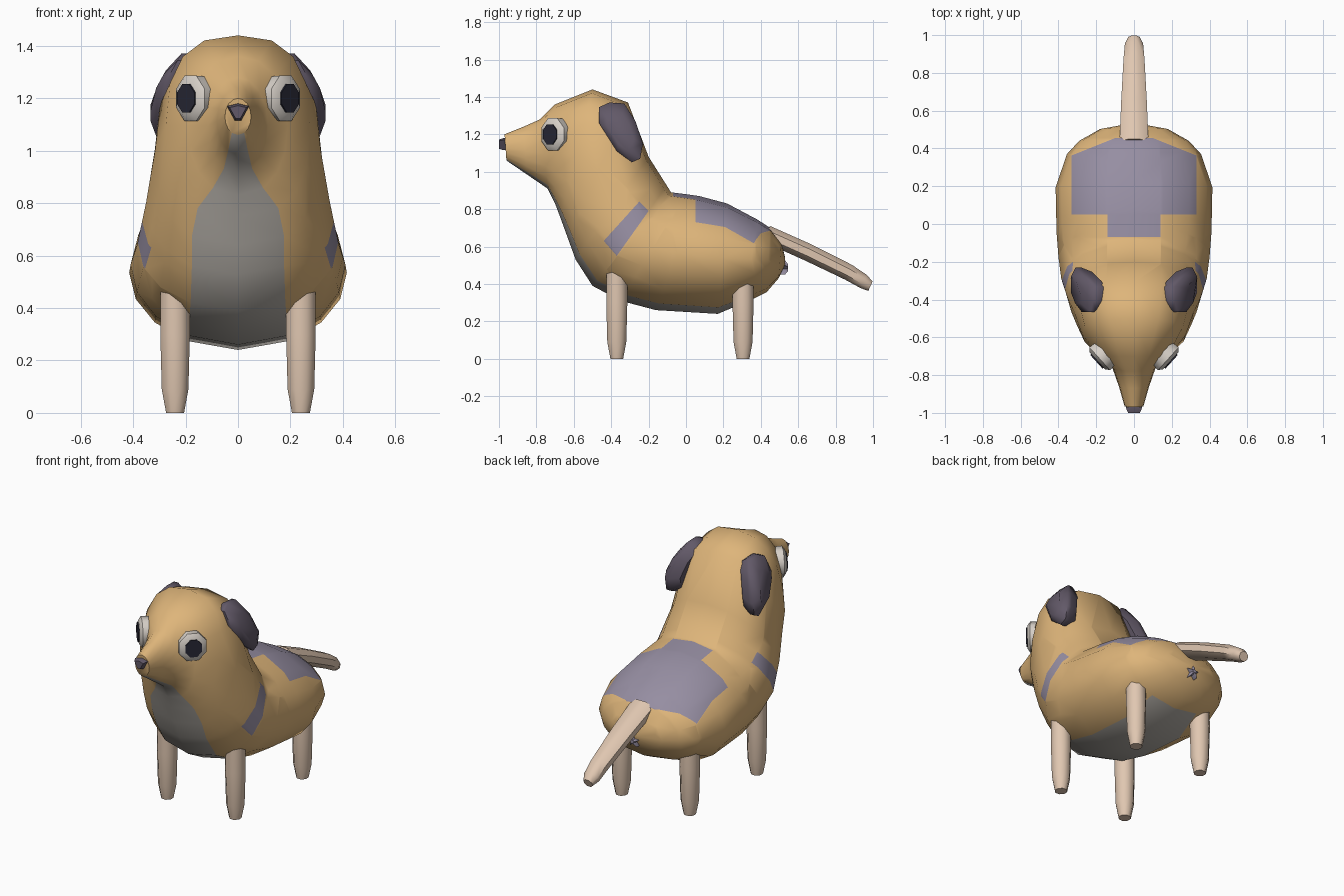
import bpy, bmesh, math
from mathutils import Vector, Matrix

if "Cube" in bpy.data.objects:
    bpy.data.objects.remove(bpy.data.objects["Cube"])


def material(name, r, g, b):
    lin = [(c / 255 / 12.92 if c < 10 else ((c / 255 + 0.055) / 1.055) ** 2.4) for c in (r, g, b)]
    m = bpy.data.materials.new(name)
    m.diffuse_color = (*lin, 1)
    m.use_nodes = True
    m.node_tree.nodes["Principled BSDF"].inputs["Base Color"].default_value = m.diffuse_color
    return m


TAN = material("tan_fur", 222, 181, 122)
BELLY = material("belly_grey", 177, 172, 165)
PATCH = material("patch_grey", 150, 142, 162)
DARK = material("dark_grey", 98, 89, 104)
LIMB = material("pale_limb", 224, 199, 177)
EYE = material("eye_white", 216, 209, 201)
PUPIL = material("pupil_black", 40, 40, 54)


def finish(bm, name, mats, angle=50):
    bmesh.ops.recalc_face_normals(bm, faces=bm.faces)
    me = bpy.data.meshes.new(name)
    bm.to_mesh(me)
    bm.free()
    for m in mats:
        me.materials.append(m)
    ob = bpy.data.objects.new(name, me)
    bpy.context.collection.objects.link(ob)
    bpy.ops.object.select_all(action='DESELECT')
    ob.select_set(True)
    bpy.context.view_layer.objects.active = ob
    bpy.ops.object.shade_smooth_by_angle(angle=math.radians(angle))
    return ob


def bridge(bm, rings, rule=None):
    """Join closed vertex loops with quads and cap both ends."""
    vs = [[bm.verts.new(p) for p in r] for r in rings]
    n = len(vs[0])
    for i in range(len(vs) - 1):
        for k in range(n):
            f = bm.faces.new((vs[i][k], vs[i][(k + 1) % n], vs[i + 1][(k + 1) % n], vs[i + 1][k]))
            if rule:
                f.material_index = rule(i, k)
    bm.faces.new(vs[0])
    bm.faces.new(vs[-1])


def loft(name, rings, mat, angle=50):
    bm = bmesh.new()
    bridge(bm, rings)
    return finish(bm, name, [mat], angle)


# Body: tilted sections (bottom y,z, top y,z, half width, roundness)
SECTIONS = [
    (-.96, 1.06, -.97, 1.20, .05, 2), (-.85, .985, -.87, 1.24, .08, 2),
    (-.74, .91, -.78, 1.28, .115, 2), (-.70, .83, -.70, 1.36, .19, 2.2),
    (-.67, .75, -.50, 1.44, .275, 2.6), (-.63, .64, -.31, 1.37, .315, 2.6),
    (-.59, .53, -.20, 1.08, .35, 2.2), (-.50, .39, -.08, .89, .385, 2),
    (-.35, .31, 0, .88, .40, 2), (-.16, .26, .07, .87, .41, 2),
    (.17, .24, .22, .83, .415, 2), (.36, .32, .38, .745, .355, 2),
    (.43, .355, .45, .70, .29, 2), (.495, .43, .51, .62, .18, 2),
    (.53, .50, .53, .54, .03, 2)]
ANGLES = [0, 28, 50, 70, 90, 112, 135, 158, 180]
ANGLES += [-a for a in ANGLES[-2:0:-1]]


def section(by, bz, ty, tz, w, n):
    pts = []
    for a in ANGLES:
        s, c = math.sin(math.radians(a)), math.cos(math.radians(a))
        s = math.copysign(abs(s) ** (2 / n), s)
        c = math.copysign(abs(c) ** (2 / n), c)
        pts.append((w * s, (by + ty) / 2 - c * (ty - by) / 2, (bz + tz) / 2 - c * (tz - bz) / 2))
    return pts


last = len(ANGLES) - 1
bm = bmesh.new()
bridge(bm, [section(*s) for s in SECTIONS],
       lambda i, k: 1 if k in (0, last) and i < 11 else 0)


def cut(co, no, near):
    faces = [f for f in bm.faces if near(f.calc_center_median())]
    geom = set(faces)
    for f in faces:
        geom.update(f.edges)
        geom.update(f.verts)
    bmesh.ops.bisect_plane(bm, geom=list(geom), plane_co=co, plane_no=no, dist=1e-5)


# Saddle patch cut into the back
def back(c):
    return c.z > .55 and c.y > -.2


for s in (-1, 1):
    cut((s * .33, 0, 0), (1, 0, 0), back)
    cut((s * .14, 0, 0), (1, 0, 0), back)
    cut((0, .495, 0), (.4 * s, 1, 0), lambda c: back(c) and c.x * s > -.01)
for y in (-.07, .05, .455):
    cut((0, y, 0), (0, 1, 0), back)

# Slanted shoulder patches cut into both sides
QUAD = [(-.44, .63), (-.37, .55), (-.20, .79), (-.25, .84)]
EDGES = [(a, b) for a, b in zip(QUAD, QUAD[1:] + QUAD[:1])]
for (y0, z0), (y1, z1) in EDGES:
    cut((0, y0, z0), (0, z1 - z0, y0 - y1),
        lambda c: abs(c.x) > .16 and -.56 < c.y < -.06 and .45 < c.z < .98)

for f in bm.faces:
    c = f.calc_center_median()
    x = abs(c.x)
    saddle = c.z > .6 and ((x < .33 and .05 < c.y < .455 and c.y + .4 * x < .495)
                           or (x < .14 and -.07 < c.y < .06))
    shoulder = x > .16 and all((y1 - y0) * (c.z - z0) - (z1 - z0) * (c.y - y0) > 0
                               for (y0, z0), (y1, z1) in EDGES)
    if saddle or shoulder:
        f.material_index = 2
finish(bm, "body", [TAN, BELLY, PATCH], 60)


def disc(centre, u, v, ru, rv, n=8):
    return [Vector(centre) + u * ru * math.cos(2 * math.pi * (k + .5) / n)
            + v * rv * math.sin(2 * math.pi * (k + .5) / n) for k in range(n)]


X, Y, Z = Vector((1, 0, 0)), Vector((0, 1, 0)), Vector((0, 0, 1))

for s, side in ((-1, "left"), (1, "right")):
    # Tapered legs
    for label, y, top in (("front", -.37, .48), ("hind", .305, .40)):
        loft(f"{side}_{label}_leg",
             [disc((s * .24, y, z), X, Y, r, r) for z, r in
              ((0, .037), (.09, .055), (.30, .061), (top, .060))], LIMB)

    # Eyes: shallow dome with a flat pupil
    out = Vector((s * .74, -.67, 0))
    along = Vector((s * .67, .74, 0))
    c = Vector((s * .178, -.71, 1.2))
    loft(f"{side}_eye", [disc(c + out * d, along, Z, r, r * 1.06) for d, r in
                         ((-.04, .085), (.005, .088), (.022, .065))], EYE)
    p = c + out * .02
    loft(f"{side}_pupil", [disc(p + out * d, along, Z, .053, .058) for d in (0, .009)], PUPIL, 30)

    # Floppy ears: oval outline leaning with the head
    outline = [(-.465, 1.345), (-.41, 1.37), (-.33, 1.365), (-.27, 1.27), (-.23, 1.15),
               (-.245, 1.07), (-.29, 1.05), (-.37, 1.11), (-.465, 1.26)]
    cy, cz = -.35, 1.21

    def ear_ring(size, dx):
        ring = []
        for y, z in outline:
            y, z = cy + (y - cy) * size, cz + (z - cz) * size
            ring.append((s * (.31 - .55 * max(0, z - 1.2) + dx), y, z))
        return ring
    loft(f"{side}_ear", [ear_ring(.8, -.09), ear_ring(1, -.03), ear_ring(1, 0),
                         ear_ring(.6, .024)], DARK, 60)

# Nose: small wedge
wedge = [(-.042, 1.17), (0, 1.18), (.042, 1.17), (.012, 1.115), (-.012, 1.115)]
loft("nose", [[(x * k, y, 1.148 + (z - 1.148) * k) for x, z in wedge]
              for y, k in ((-.94, 1), (-.975, 1), (-1.0, .75))], DARK, 40)

# Tail: flattened tapering tube
normal = Vector((0, .42, .91))
loft("tail", [disc((0, y, z), X, normal, rx, rz) for y, z, rx, rz in
              ((.43, .668, .083, .05), (.65, .57, .073, .05), (.87, .462, .06, .047),
               (.95, .413, .052, .042), (.986, .388, .032, .03))], LIMB)

# Star under the tail
star = [(r * math.sin(math.pi * k / 5), r * math.cos(math.pi * k / 5))
        for k, r in enumerate([.042, .018] * 5)]
loft("rear_star", [[(x * k, y, .485 + z * k) for x, z in star]
                   for y, k in ((.49, 1), (.53, 1), (.545, .5))], PATCH, 30)
